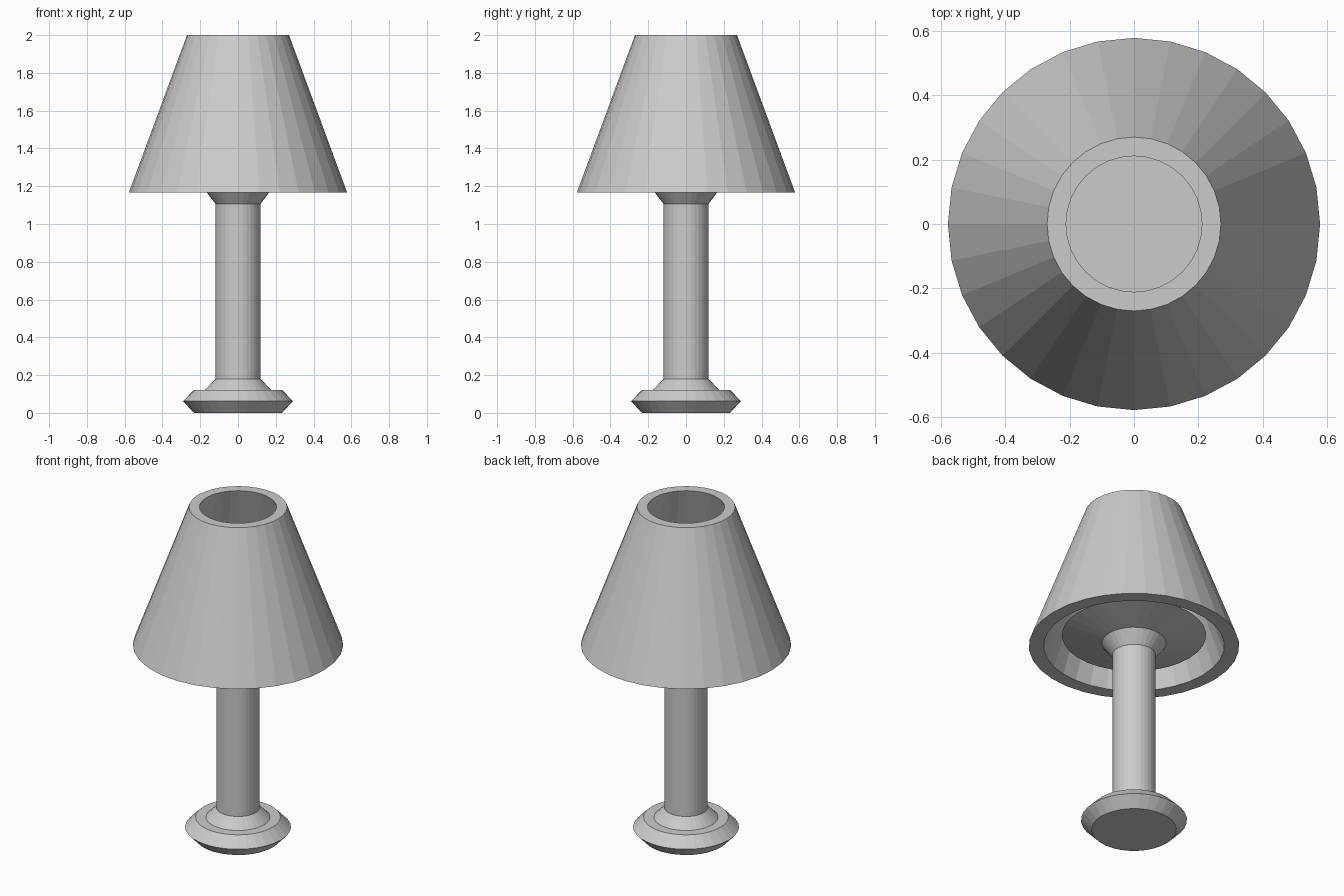
import bpy
import bmesh
from math import cos, sin, tau

if "Cube" in bpy.data.objects:
    bpy.data.objects.remove(bpy.data.objects["Cube"])

SIDES = 32


def lathe(name, profile, closed=False):
    """Spin (radius, z) points round z; a closed profile gives a hollow shell, an open one is capped."""
    bm = bmesh.new()
    rings = [[bm.verts.new((r * cos(tau * i / SIDES), r * sin(tau * i / SIDES), z))
              for i in range(SIDES)] for r, z in profile]
    pairs = list(zip(rings, rings[1:]))
    if closed:
        pairs.append((rings[-1], rings[0]))
    else:
        bm.faces.new(rings[0][::-1])
        bm.faces.new(rings[-1])
    for low, high in pairs:
        for i in range(SIDES):
            j = (i + 1) % SIDES
            bm.faces.new((low[i], low[j], high[j], high[i]))
    bmesh.ops.recalc_face_normals(bm, faces=bm.faces)
    mesh = bpy.data.meshes.new(name)
    bm.to_mesh(mesh)
    bm.free()
    obj = bpy.data.objects.new(name, mesh)
    bpy.context.collection.objects.link(obj)
    return obj


# Foot, post, flared collar and shallow dish under the shade
lathe("lamp_stand", [
    (0.233, 0.0), (0.291, 0.062), (0.233, 0.122), (0.176, 0.122),
    (0.119, 0.18), (0.119, 1.107), (0.177, 1.182), (0.396, 1.234),
])

# Thick tapered shade, open at both ends
lathe("lamp_shade", [
    (0.578, 1.166), (0.27, 2.0), (0.211, 2.0), (0.496, 1.166),
], closed=True)
